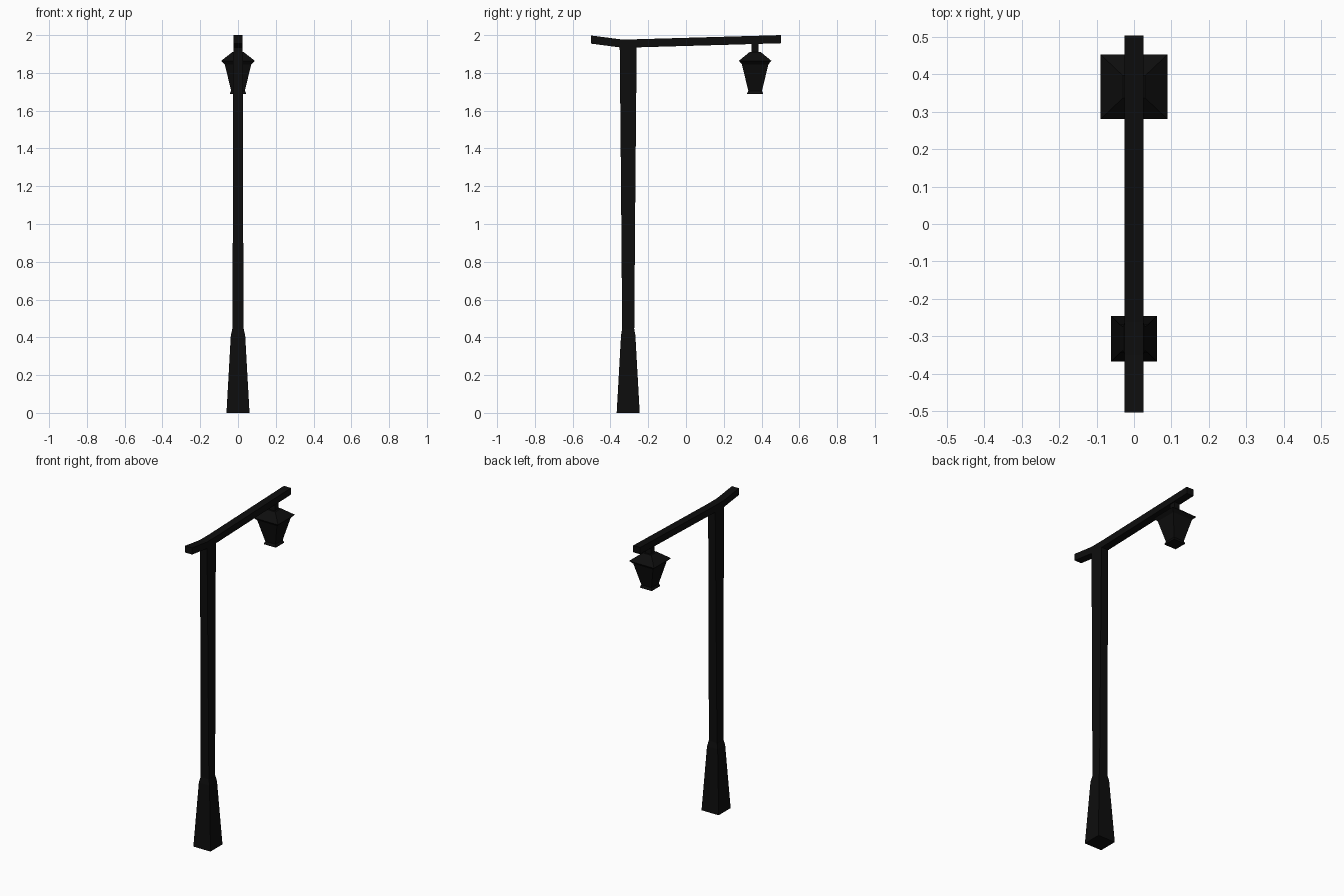
import bpy, bmesh

if "Cube" in bpy.data.objects:
    bpy.data.objects.remove(bpy.data.objects["Cube"])

iron = bpy.data.materials.new("black_iron")
iron.diffuse_color = (0.004, 0.004, 0.004, 1)
iron.use_nodes = True
iron.node_tree.nodes["Principled BSDF"].inputs["Base Color"].default_value = iron.diffuse_color


def finish(name, bm):
    bmesh.ops.recalc_face_normals(bm, faces=bm.faces)
    mesh = bpy.data.meshes.new(name)
    bm.to_mesh(mesh)
    bm.free()
    mesh.materials.append(iron)
    ob = bpy.data.objects.new(name, mesh)
    bpy.context.collection.objects.link(ob)
    return ob


def square_loft(name, y, sections):
    """Stack rectangular sections (z, half width x, half depth y)."""
    bm = bmesh.new()
    rings = [[bm.verts.new((sx * hx, y + sy * hy, z))
              for sx, sy in ((-1, -1), (1, -1), (1, 1), (-1, 1))]
             for z, hx, hy in sections]
    for a, b in zip(rings, rings[1:]):
        for i in range(4):
            j = (i + 1) % 4
            bm.faces.new((a[i], a[j], b[j], b[i]))
    bm.faces.new(rings[0])
    bm.faces.new(rings[-1])
    return finish(name, bm)


POST_Y, LAMP_Y = -0.306, 0.366

# Post: flared foot, then a shaft that deepens towards the arm
square_loft("post_base", POST_Y, [(0, 0.061, 0.061), (0.41, 0.038, 0.038), (0.445, 0.03, 0.032)])
square_loft("post_shaft", POST_Y, [(0.445, 0.029, 0.032), (1.2, 0.027, 0.038), (1.95, 0.025, 0.045)])

# Bent cross arm: sections along y as (y, top z)
bm = bmesh.new()
rings = []
for y, z in ((-0.503, 1.998), (-0.35, 1.978), (-0.262, 1.978), (0.503, 2.0)):
    rings.append([bm.verts.new((x, y, z + dz))
                  for x, dz in ((-0.025, -0.043), (0.025, -0.043), (0.025, 0), (-0.025, 0))])
for a, b in zip(rings, rings[1:]):
    for i in range(4):
        j = (i + 1) % 4
        bm.faces.new((a[i], a[j], b[j], b[i]))
bm.faces.new(rings[0])
bm.faces.new(rings[-1])
finish("cross_arm", bm)

# Hanging lantern
square_loft("lantern_hanger", LAMP_Y, [(1.905, 0.019, 0.019), (1.96, 0.019, 0.019)])
square_loft("lantern_roof", LAMP_Y, [(1.845, 0.07, 0.07), (1.864, 0.089, 0.086), (1.91, 0.03, 0.03)])
square_loft("lantern_body", LAMP_Y, [(1.70, 0.035, 0.035), (1.845, 0.07, 0.07)])
square_loft("lantern_bottom", LAMP_Y, [(1.688, 0.042, 0.042), (1.694, 0.042, 0.042), (1.706, 0.036, 0.036)])
